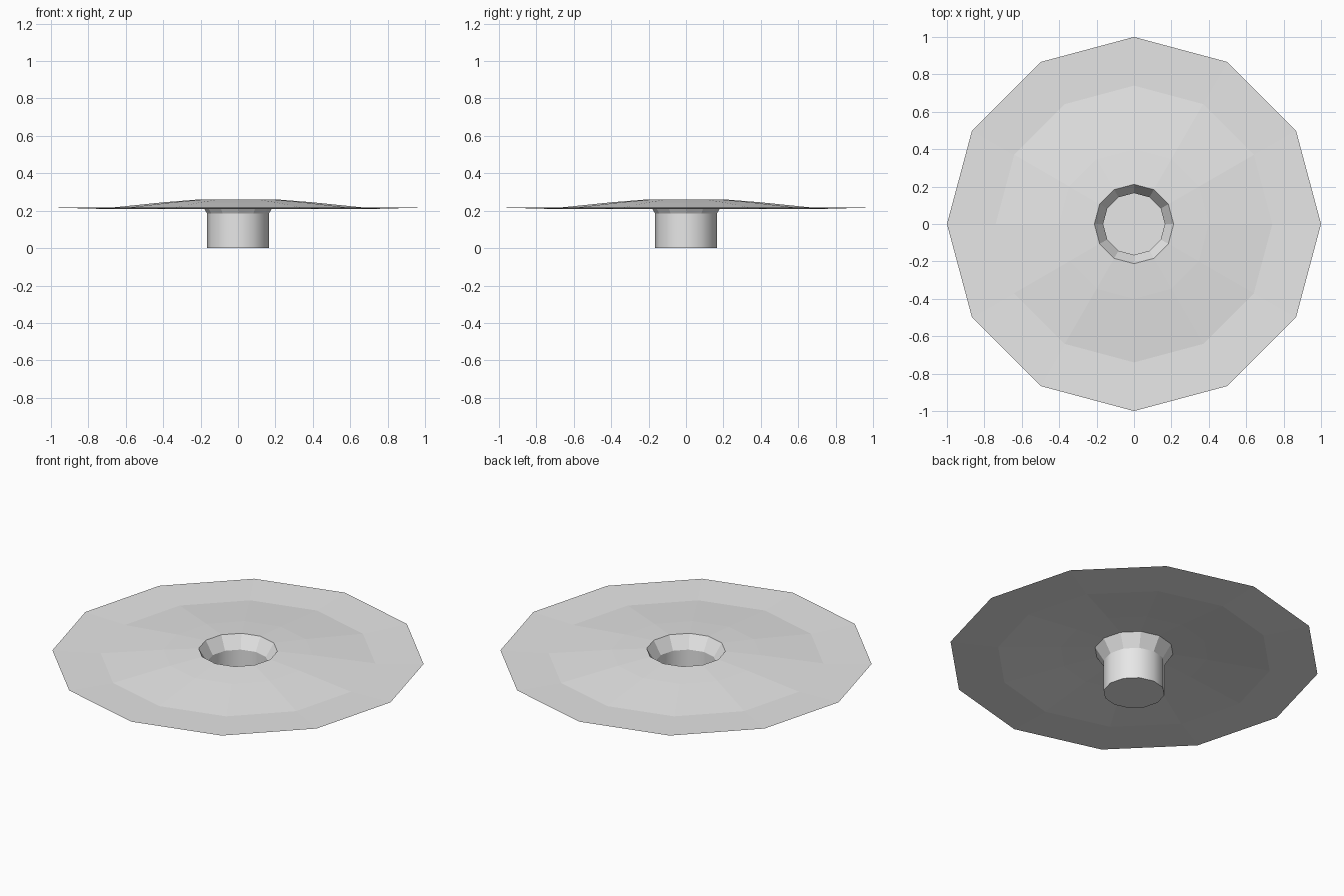
import bpy
import bmesh
from math import cos, sin, pi

SIDES = 12

cube = bpy.data.objects.get("Cube")
if cube:
    bpy.data.objects.remove(cube, do_unlink=True)

grey = bpy.data.materials.new("light grey")
grey.use_nodes = True
grey.diffuse_color = (0.8, 0.8, 0.8, 1)
grey.node_tree.nodes["Principled BSDF"].inputs["Base Color"].default_value = grey.diffuse_color


def lathe(name, profile, smooth=False, cap=False):
    """Spin a (radius, height) profile, listed from outside in, into a thin shell."""
    bm = bmesh.new()
    rings = [[bm.verts.new((r * cos(2 * pi * i / SIDES), r * sin(2 * pi * i / SIDES), z))
              for i in range(SIDES)] for r, z in profile]
    for outer, inner in zip(rings, rings[1:]):
        for i in range(SIDES):
            j = (i + 1) % SIDES
            face = bm.faces.new((outer[i], outer[j], inner[j], inner[i]))
            face.smooth = smooth
    if cap:
        bm.faces.new(rings[-1])
        for edge in bm.edges:
            if all(v in rings[-1] for v in edge.verts):
                edge.smooth = False
    mesh = bpy.data.meshes.new(name)
    bm.to_mesh(mesh)
    bm.free()
    mesh.materials.append(grey)
    obj = bpy.data.objects.new(name, mesh)
    bpy.context.collection.objects.link(obj)
    return obj


# Wide faceted plate: slightly raised rim, shallow dip, then a low dome
lathe("plate", [(1.0, 0.217), (0.74, 0.21), (0.4, 0.245), (0.212, 0.26)])

# Faceted funnel leading down into the stem
lathe("funnel", [(0.212, 0.26), (0.165, 0.185)])

# Smooth hollow stem, closed at the bottom
lathe("stem", [(0.165, 0.185), (0.165, 0.0)], smooth=True, cap=True)
